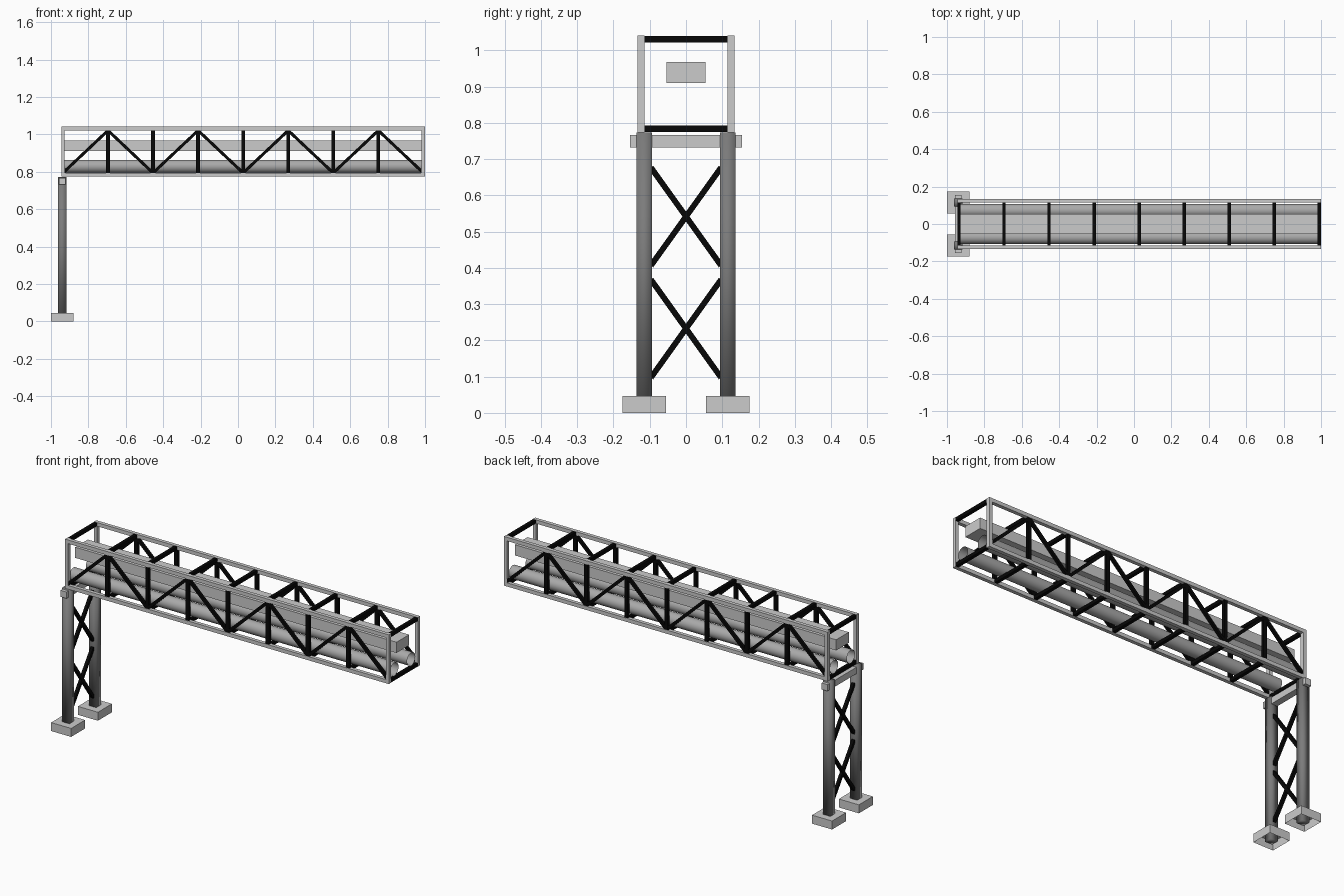
import bpy, bmesh
from mathutils import Vector, Matrix

if "Cube" in bpy.data.objects:
    bpy.data.objects.remove(bpy.data.objects["Cube"])


def material(name, v):
    m = bpy.data.materials.new(name)
    m.diffuse_color = (v, v, v, 1)
    m.use_nodes = True
    m.node_tree.nodes["Principled BSDF"].inputs["Base Color"].default_value = m.diffuse_color
    return m


dark = material("dark_steel", 0.002)
grey = material("grey_steel", 0.62)


def finish(name, bm, mat=grey, smooth=False):
    for f in bm.faces:
        f.smooth = smooth
    me = bpy.data.meshes.new(name)
    bm.to_mesh(me)
    bm.free()
    ob = bpy.data.objects.new(name, me)
    bpy.context.collection.objects.link(ob)
    me.materials.append(mat)
    return ob


def add_box(bm, lo, hi):
    lo, hi = Vector(lo), Vector(hi)
    m = Matrix.Translation((lo + hi) / 2) @ Matrix.Diagonal((*(hi - lo), 1))
    bmesh.ops.create_cube(bm, size=1, matrix=m)


def box(name, lo, hi, mat=grey, smooth=False):
    bm = bmesh.new()
    add_box(bm, lo, hi)
    return finish(name, bm, mat, smooth)


def add_bar(bm, a, b, side, w, t):
    """Bar from a to b; t is its thickness along the 'side' axis, w across."""
    a, b, s = Vector(a), Vector(b), Vector(side)
    d = b - a
    z = d.normalized()
    rot = Matrix((s, z.cross(s), z)).transposed().to_4x4()
    m = Matrix.Translation((a + b) / 2) @ rot @ Matrix.Diagonal((t, w, d.length, 1))
    bmesh.ops.create_cube(bm, size=1, matrix=m)


X0, X1 = -0.945, 1.0           # truss ends
Z0, Z1 = 0.774, 1.041          # truss bottom and top
YI, YO = 0.114, 0.134          # chord inner and outer faces
YC, C = (YI + YO) / 2, 0.02    # chord centre and size
BAYS = 8
xs = [X0 + 0.009 + i * (X1 - X0 - 0.018) / BAYS for i in range(BAYS + 1)]

# Truss sides: chords, end posts, verticals and zigzag diagonals
for s, side in ((-1, "front"), (1, "back")):
    ya, yb = sorted((s * YI, s * YO))
    box(side + "_bottom_chord", (X0, ya, Z0), (X1, yb, Z0 + C))
    box(side + "_top_chord", (X0, ya, Z1 - C), (X1, yb, Z1))
    bm = bmesh.new()
    for x in (xs[0], xs[-1]):
        add_box(bm, (x - 0.009, ya, Z0 + C), (x + 0.009, yb, Z1 - C))
    finish(side + "_end_posts", bm)
    bm = bmesh.new()
    for x in xs[1:-1]:
        add_bar(bm, (x, s * YC, Z0 + C), (x, s * YC, Z1 - C), (0, 1, 0), 0.02, 0.016)
    finish(side + "_verticals", bm, dark)
    bm = bmesh.new()
    for i in range(BAYS):
        za, zb = (Z0 + C, Z1 - C) if i % 2 == 0 else (Z1 - C, Z0 + C)
        add_bar(bm, (xs[i], s * YC, za), (xs[i + 1], s * YC, zb), (0, 1, 0), 0.016, 0.015)
    finish(side + "_diagonals", bm, dark)

# Cross members joining the two sides, grey at the ends and dark between
for name, z in (("bottom", Z0 + C / 2), ("top", Z1 - C / 2)):
    for part, places, mat in (("_cross_members", xs[1:-1], dark),
                              ("_end_members", (xs[0], xs[-1]), dark)):
        bm = bmesh.new()
        for x in places:
            add_box(bm, (x - 0.009, -YI, z - 0.009), (x + 0.009, YI, z + 0.009))
        finish(name + part, bm, mat)

# Duct carried inside the truss
box("duct", (-0.94, -0.054, 0.91), (0.99, 0.054, 0.968))

# Two open pipes resting on the bottom cross members
pipe_grey = material("pipe_grey", 0.4)
for s, side in ((-1, "front"), (1, "back")):
    bm = bmesh.new()
    m = Matrix.Translation((0.025, s * 0.072, 0.829)) @ Matrix.Rotation(1.5707963, 4, "Y")
    bmesh.ops.create_cone(bm, cap_ends=False, segments=24, radius1=0.035,
                          radius2=0.035, depth=1.93, matrix=m)
    finish(side + "_pipe", bm, pipe_grey, True)

# Support tower: open-bottomed footings, columns, cap beam and X braces
column_grey = material("column_grey", 0.2)
TX = -0.94
for s, side in ((-1, "front"), (1, "back")):
    y = s * 0.115
    bm = bmesh.new()
    add_box(bm, (TX - 0.06, y - 0.06, 0), (TX + 0.06, y + 0.06, 0.046))
    bm.normal_update()
    bmesh.ops.delete(bm, geom=[f for f in bm.faces if f.normal.z < -0.9], context="FACES")
    finish(side + "_footing", bm)
    box(side + "_column", (TX - 0.022, y - 0.021, 0), (TX + 0.022, y + 0.021, Z0 - 0.001),
        column_grey, True)
box("cap_beam", (TX - 0.018, -0.154, 0.732), (TX + 0.018, 0.154, 0.767))

bm = bmesh.new()
for za, zb in ((0.097, 0.368), (0.406, 0.677)):
    for s in (-1, 1):
        add_bar(bm, (TX, -s * 0.097, za), (TX, s * 0.097, zb), (1, 0, 0), 0.016, 0.016)
finish("tower_braces", bm, dark)
